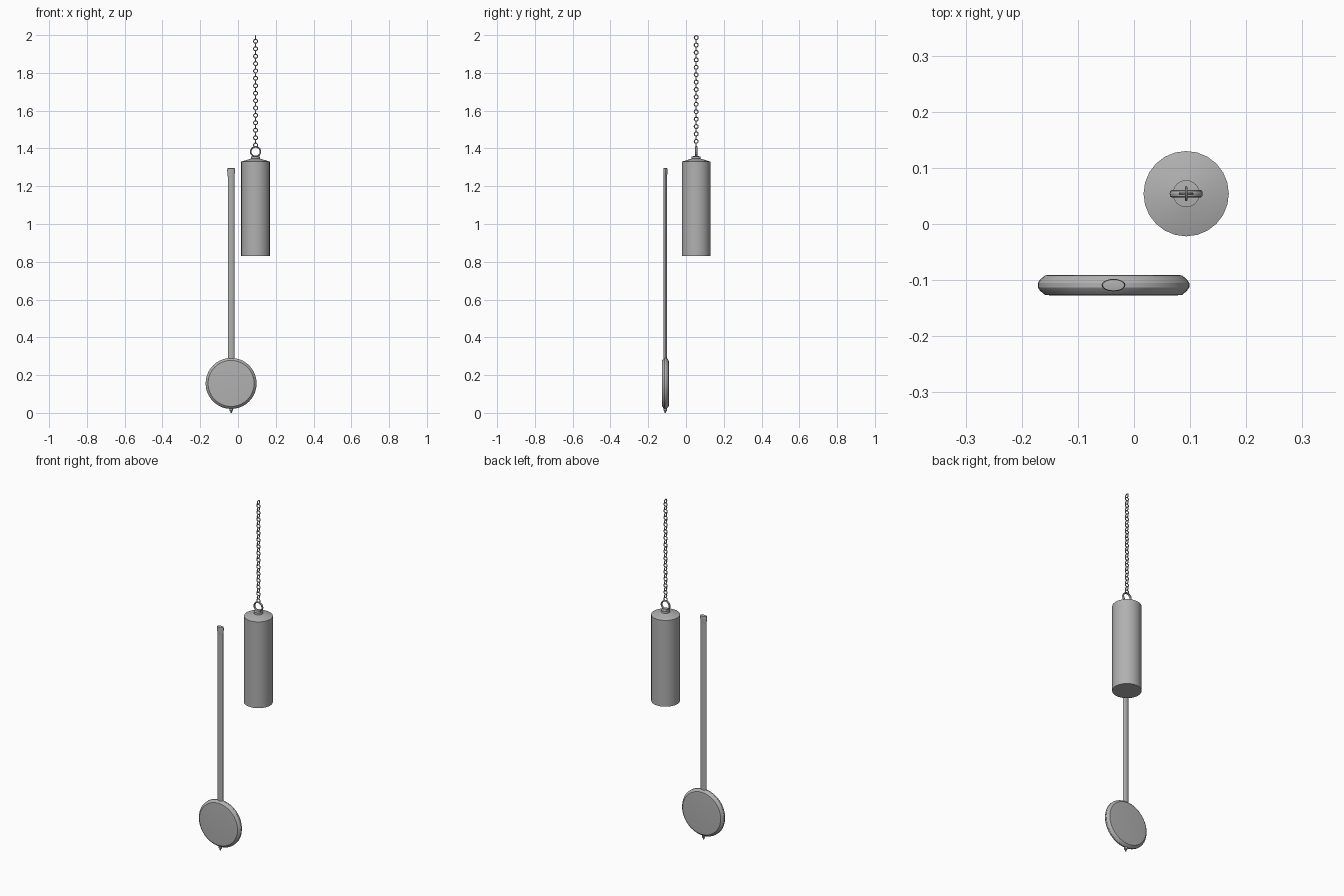
import bpy, bmesh, math
from mathutils import Matrix, Vector

if "Cube" in bpy.data.objects:
    bpy.data.objects.remove(bpy.data.objects["Cube"])

# Dark grey metal for every part
METAL = bpy.data.materials.new("dark_metal")
METAL.diffuse_color = (0.44, 0.44, 0.44, 1)
METAL.use_nodes = True
METAL.node_tree.nodes["Principled BSDF"].inputs["Base Color"].default_value = METAL.diffuse_color


def finish(ob):
    ob.data.materials.append(METAL)
    bpy.ops.object.select_all(action='DESELECT')
    ob.select_set(True)
    bpy.context.view_layer.objects.active = ob
    bpy.ops.object.shade_smooth_by_angle(angle=math.radians(30))


def lathe(name, profile, loc, segs=24, scale=(1, 1, 1), rot=None):
    """Spin a (radius, height) profile, closed on the axis, round local z."""
    bm = bmesh.new()
    rings = []
    for r, z in profile:
        if r == 0:
            rings.append([bm.verts.new((0, 0, z))] * segs)
        else:
            rings.append([bm.verts.new((r * math.cos(2 * math.pi * i / segs),
                                        r * math.sin(2 * math.pi * i / segs), z))
                          for i in range(segs)])
    for a, b in zip(rings, rings[1:]):
        for i in range(segs):
            j = (i + 1) % segs
            bm.faces.new(list(dict.fromkeys((a[i], a[j], b[j], b[i]))))
    m = Matrix.Translation(Vector(loc))
    if rot:
        m = m @ rot
    bm.transform(m @ Matrix.Diagonal((*scale, 1)))
    bmesh.ops.recalc_face_normals(bm, faces=bm.faces)
    me = bpy.data.meshes.new(name)
    bm.to_mesh(me)
    bm.free()
    ob = bpy.data.objects.new(name, me)
    bpy.context.collection.objects.link(ob)
    finish(ob)


def ring(name, loc, major, minor, turn, segs, sides, depth=1):
    """Upright ring; turn is its heading about z, depth stretches its axis."""
    bpy.ops.mesh.primitive_torus_add(location=loc, rotation=(math.pi / 2, 0, turn),
                                     major_radius=major, minor_radius=minor,
                                     major_segments=segs, minor_segments=sides)
    ob = bpy.context.object
    ob.name = name
    ob.scale.z = depth
    finish(ob)


WX, WY = 0.093, 0.054      # weight axis
PX, PY = -0.0365, -0.109   # pendulum axis

# Weight with shallow conical lid and collar
lathe("weight", [(0, 0.83), (0.076, 0.83), (0.076, 1.33), (0.024, 1.346), (0, 1.346)],
      (WX, WY, 0))
lathe("weight_collar", [(0, 1.34), (0.024, 1.34), (0.024, 1.358), (0, 1.36)], (WX, WY, 0))
ring("hanging_ring", (WX, WY, 1.383), 0.0255, 0.004, 0, 20, 8, 1.75)

# Chain of alternating round links
N = 30
for i in range(N):
    z = 1.9866 - i * (1.9866 - 1.418) / (N - 1)
    ring(f"chain_link_{i + 1}", (WX, WY, z), 0.0106, 0.0028,
         math.pi / 2 if i % 2 == 0 else 0, 12, 6)

# Pendulum rod and cap with oval sections
oval = (1, 0.52, 1)
lathe("pendulum_rod", [(0, 0.1), (0.0175, 0.1), (0.0175, 1.26), (0, 1.26)],
      (PX, PY, 0), 20, oval)
lathe("rod_cap", [(0, 1.25), (0.0175, 1.25), (0.0212, 1.285), (0.0195, 1.295), (0, 1.297)],
      (PX, PY, 0), 20, oval)

# Pendulum bob: gently domed disc with a bevelled rim, facing front and back
half = [(0, 0.0185), (0.11, 0.0183), (0.122, 0.0175), (0.131, 0.010)]
profile = [(r, -h) for r, h in half] + [(0.135, 0.004), (0.135, -0.004)][::-1] + half[::-1]
lathe("pendulum_bob", profile, (PX, PY, 0.156), 40,
      rot=Matrix.Rotation(math.pi / 2, 4, 'X'))

# Adjusting screw and nut under the bob
lathe("adjusting_screw", [(0, 0), (0.004, 0), (0.004, 0.04), (0, 0.04)], (PX, PY, 0), 10)
lathe("adjusting_nut", [(0, 0.008), (0.006, 0.008), (0.009, 0.012), (0.009, 0.022), (0, 0.022)],
      (PX, PY, 0), 12)
